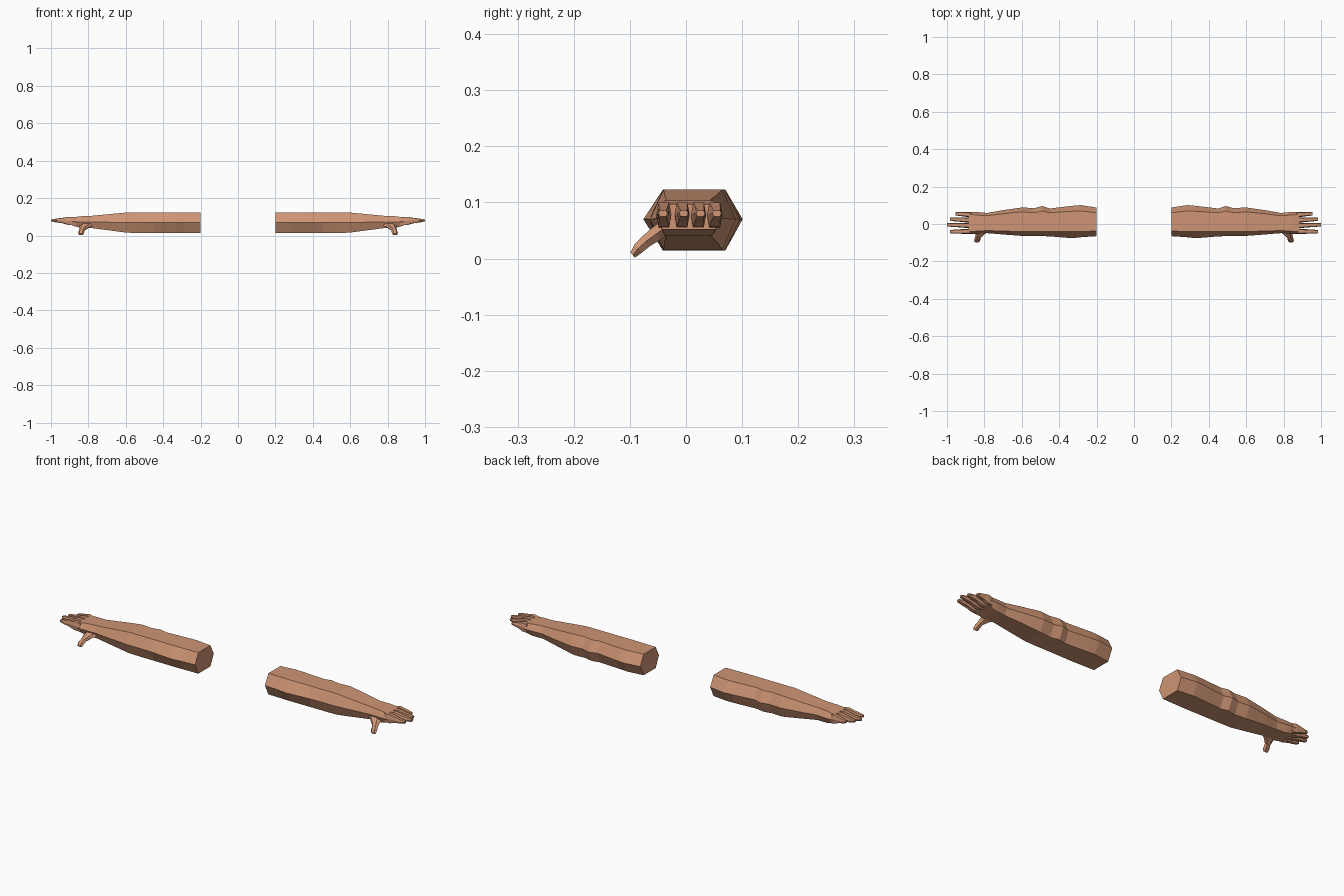
import bpy, bmesh
from mathutils import Vector

skin = bpy.data.materials.new("skin")
skin.diffuse_color = (0.62, 0.30, 0.175, 1)


def loft(name, rings, side):
    """Join equal rings of points with quads, cap both ends; side mirrors in x."""
    bm = bmesh.new()
    loops = [[bm.verts.new((p[0] * side, p[1], p[2])) for p in r] for r in rings]
    n = len(loops[0])
    for a, b in zip(loops, loops[1:]):
        for i in range(n):
            j = (i + 1) % n
            bm.faces.new((a[i], a[j], b[j], b[i]))
    bm.faces.new(loops[0])
    bm.faces.new(loops[-1])
    bmesh.ops.recalc_face_normals(bm, faces=bm.faces)
    me = bpy.data.meshes.new(name)
    bm.to_mesh(me)
    bm.free()
    me.materials.append(skin)
    bpy.context.collection.objects.link(bpy.data.objects.new(name, me))


def hexagon(x, front, top_front, top_back, back, bottom, mid, top):
    return [(x, front, mid), (x, top_front, top), (x, top_back, top),
            (x, back, mid), (x, top_back, bottom), (x, top_front, bottom)]


# x, front, front edge, back edge, back, bottom, middle, top
ARM = [
    (0.20, -0.065, -0.038, 0.060, 0.088, 0.014, 0.070, 0.123),
    (0.285, -0.071, -0.040, 0.070, 0.101, 0.014, 0.070, 0.123),
    (0.33, -0.076, -0.041, 0.068, 0.097, 0.014, 0.070, 0.123),
    (0.45, -0.066, -0.040, 0.060, 0.083, 0.014, 0.070, 0.123),
    (0.49, -0.065, -0.040, 0.069, 0.096, 0.014, 0.070, 0.123),
    (0.535, -0.064, -0.040, 0.060, 0.084, 0.014, 0.070, 0.123),
    (0.595, -0.064, -0.040, 0.065, 0.089, 0.015, 0.070, 0.123),
    (0.70, -0.056, -0.038, 0.055, 0.074, 0.029, 0.071, 0.113),
    (0.785, -0.049, -0.035, 0.044, 0.059, 0.040, 0.072, 0.105),
    (0.84, -0.052, -0.038, 0.048, 0.064, 0.041, 0.073, 0.103),
    (0.885, -0.054, -0.042, 0.052, 0.065, 0.052, 0.074, 0.097),
]

# centre y at root, centre y at tip, tip x
FINGERS = {"index_finger": (-0.039, -0.041, 0.985), "middle_finger": (-0.008, -0.004, 1.0),
           "ring_finger": (0.021, 0.026, 0.985), "little_finger": (0.050, 0.055, 0.955)}

# centre, half width in x, half thickness across the thumb
THUMB = [((0.805, -0.030, 0.060), 0.045, 0.014), ((0.822, -0.053, 0.044), 0.026, 0.013),
         ((0.834, -0.072, 0.030), 0.015, 0.011), ((0.838, -0.085, 0.018), 0.017, 0.010),
         ((0.840, -0.095, 0.006), 0.013, 0.006)]

for side, tag in ((1, "left"), (-1, "right")):
    # Arm with palm
    loft(tag + "_arm", [hexagon(*s) for s in ARM], side)

    # Four jointed fingers
    for name, (y0, y1, tip) in FINGERS.items():
        rings = []
        for t, w, lo, hi in ((0, .0125, .054, .096), (.28, .0135, .056, .100),
                             (.55, .0115, .066, .094), (.8, .0105, .070, .090), (1, .008, .075, .086)):
            x, y = 0.87 + (tip - 0.87) * t, y0 + (y1 - y0) * t
            c = 0.7 * w
            m = (lo + hi) / 2
            rings.append([(x, y - w, m), (x, y - c, hi), (x, y + c, hi),
                          (x, y + w, m), (x, y + c, lo), (x, y - c, lo)])
        loft(tag + "_" + name, rings, side)

    # Thumb hanging forward and down
    rings = []
    across = Vector((0, -0.65, 0.76))
    for c, w, h in THUMB:
        c = Vector(c)
        rings.append([c + Vector((sx * w, 0, 0)) + across * (sh * h)
                      for sx, sh in ((-1, 0), (-.5, 1), (.5, 1), (1, 0), (.5, -1), (-.5, -1))])
    loft(tag + "_thumb", rings, side)
